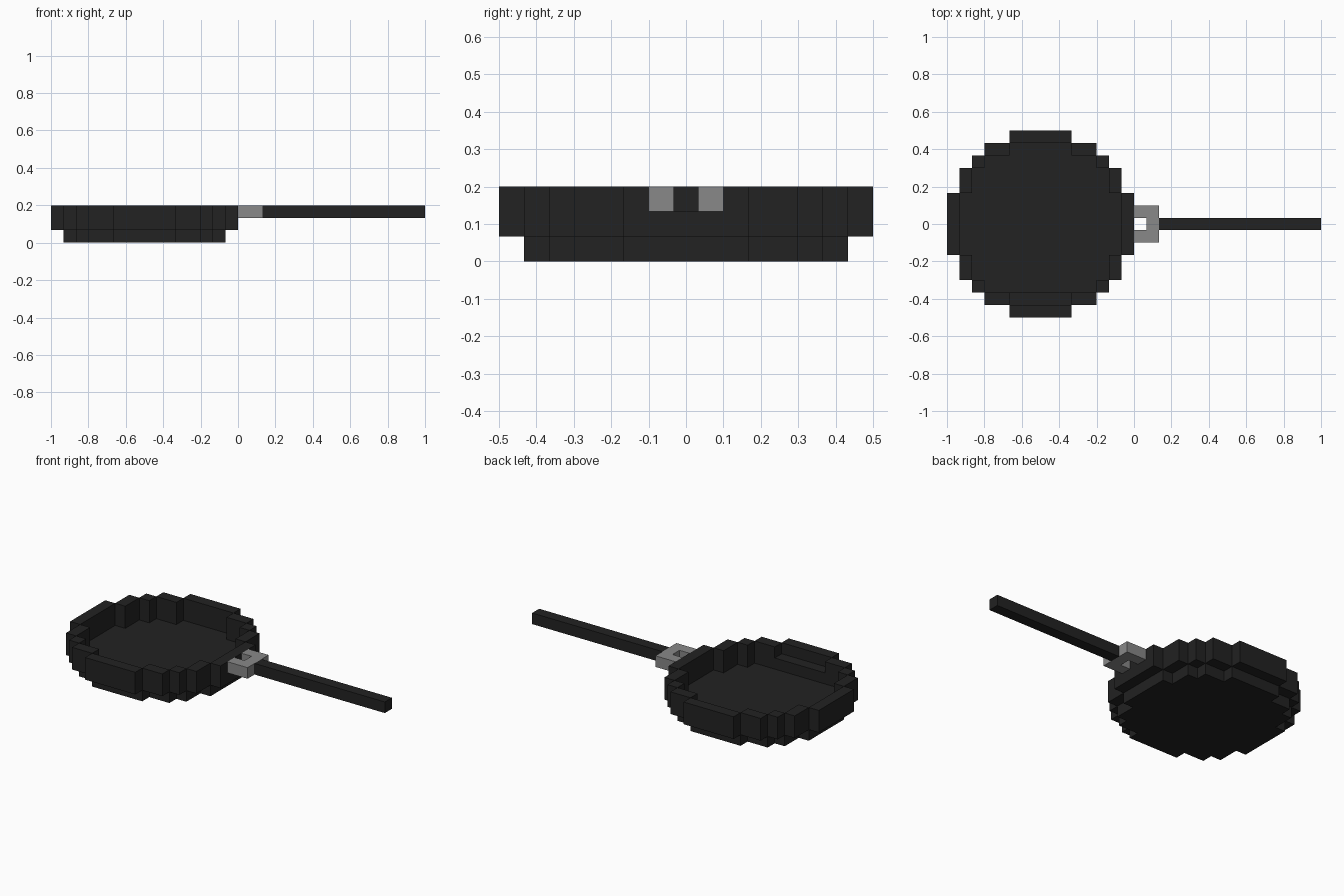
import bpy, bmesh

if "Cube" in bpy.data.objects:
    bpy.data.objects.remove(bpy.data.objects["Cube"])

U = 1 / 15          # one block
CX = -0.5           # pan centre

def material(name, v):
    m = bpy.data.materials.new(name)
    m.diffuse_color = (v, v, v, 1)
    m.use_nodes = True
    m.node_tree.nodes["Principled BSDF"].inputs["Base Color"].default_value = m.diffuse_color
    return m

IRON = material("dark iron", 0.016)
STEEL = material("grey steel", 0.246)

def add_box(bm, x0, x1, y0, y1, z0, z1):
    v = [bm.verts.new((x, y, z)) for z in (z0, z1)
         for x, y in ((x0, y0), (x1, y0), (x1, y1), (x0, y1))]
    bm.faces.new(v[3::-1])
    bm.faces.new(v[4:])
    for i in range(4):
        j = (i + 1) % 4
        bm.faces.new((v[i], v[j], v[j + 4], v[i + 4]))

def make(name, bm, mat):
    me = bpy.data.meshes.new(name)
    bm.to_mesh(me)
    bm.free()
    me.materials.append(mat)
    ob = bpy.data.objects.new(name, me)
    bpy.context.collection.objects.link(ob)
    return ob

def boxes(name, mat, *items):
    bm = bmesh.new()
    for b in items:
        add_box(bm, *b)
    return make(name, bm, mat)

# Stepped round base: quarter corners mirrored into a full outline, then extruded
quarter = [(6.5, 2.5), (5.5, 2.5), (5.5, 4.5), (4.5, 4.5),
           (4.5, 5.5), (2.5, 5.5), (2.5, 6.5)]
outline = (quarter + [(-x, y) for x, y in quarter[::-1]]
           + [(-x, -y) for x, y in quarter] + [(x, -y) for x, y in quarter[::-1]])
bm = bmesh.new()
face = bm.faces.new([bm.verts.new((CX + x * U, y * U, 0)) for x, y in outline])
top = bmesh.ops.extrude_face_region(bm, geom=[face])["geom"]
bmesh.ops.translate(bm, vec=(0, 0, U),
                    verts=[g for g in top if isinstance(g, bmesh.types.BMVert)])
bmesh.ops.recalc_face_normals(bm, faces=bm.faces)
make("pan_base", bm, IRON)

# Rim: one-block-thick wall pieces, mirrored around the centre
rim = []
for s in (-1, 1):
    a, b = sorted((s * 6.5, s * 7.5))
    rim += [(-2.5, 2.5, a, b), (a, b, -2.5, 2.5)]
    for t in (-1, 1):
        for x0, x1, y0, y1 in ((2.5, 4.5, 5.5, 6.5), (4.5, 5.5, 4.5, 5.5),
                               (5.5, 6.5, 2.5, 4.5)):
            rim.append((*sorted((s * x0, s * x1)), *sorted((t * y0, t * y1))))
boxes("pan_rim", IRON, *[(CX + a * U, CX + b * U, c * U, d * U, U, 3 * U)
                         for a, b, c, d in rim])

# Low step inside the front wall
boxes("inner_step", IRON, (CX - 2.5 * U, CX + 2.5 * U, -6.5 * U, -5.5 * U, U, 2 * U))

# Steel bracket: two arms and a cross piece
boxes("bracket", STEEL,
      (0, U, -1.5 * U, -0.5 * U, 2 * U, 3 * U),
      (0, U, 0.5 * U, 1.5 * U, 2 * U, 3 * U),
      (U, 2 * U, -1.5 * U, 1.5 * U, 2 * U, 3 * U))

# Handle
boxes("handle", IRON, (2 * U, 1, -0.5 * U, 0.5 * U, 2 * U, 3 * U))
